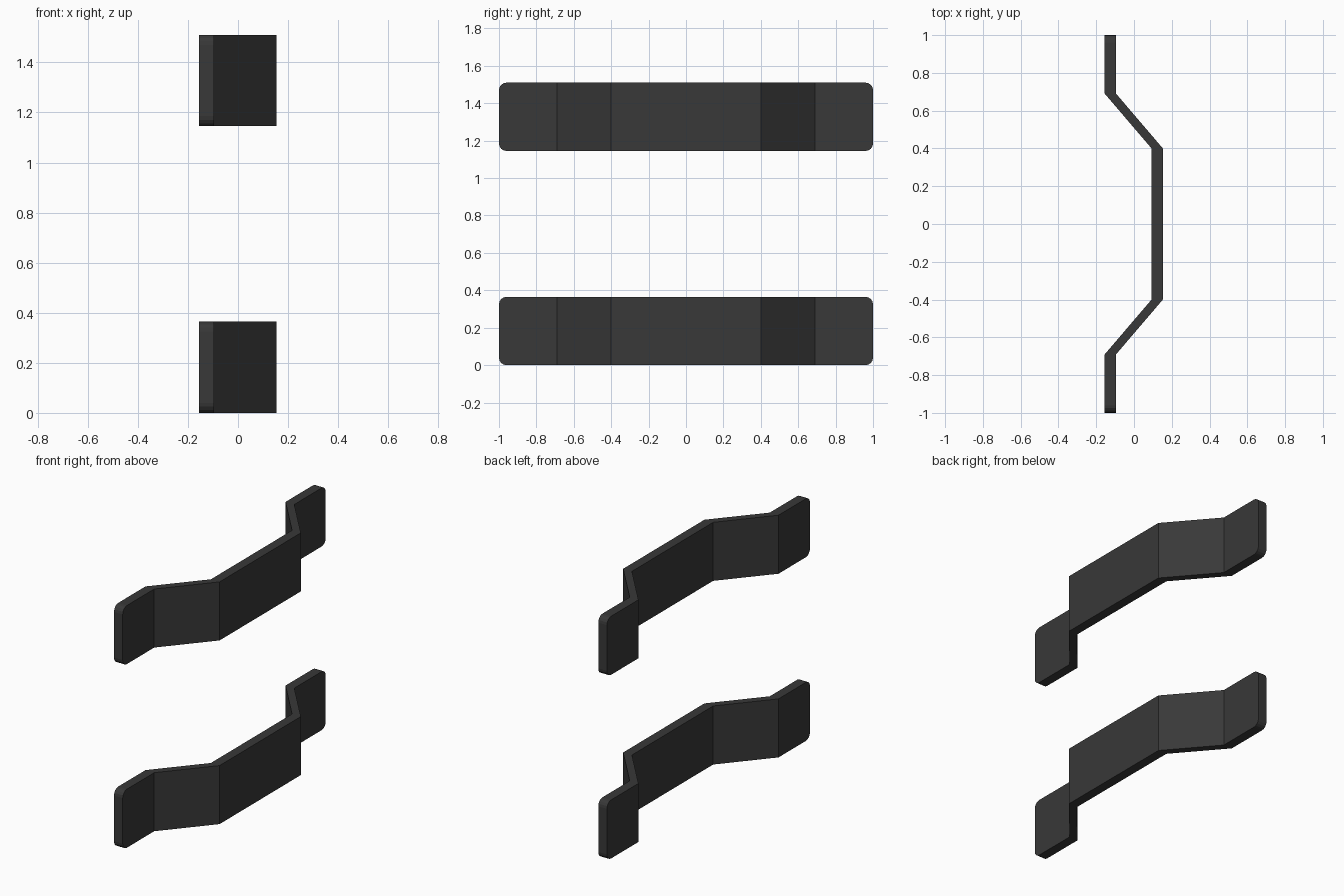
import bpy, bmesh

if "Cube" in bpy.data.objects:
    bpy.data.objects.remove(bpy.data.objects["Cube"])

H, T = 0.365, 0.06          # strap height and thickness
mat = bpy.data.materials.new("dark_grey")
mat.diffuse_color = (0.04, 0.04, 0.04, 1)
mat.use_nodes = True
mat.node_tree.nodes["Principled BSDF"].inputs["Base Color"].default_value = mat.diffuse_color

# Bent centre line seen from above (x of the back face, y)
path = [(-0.155, -1), (-0.155, -0.69), (0.093, -0.4),
        (0.093, 0.4), (-0.155, 0.69), (-0.155, 1)]


def strap(name, z):
    bm = bmesh.new()
    # Each station is a rectangle across the strap
    rings = [[bm.verts.new((x + dx, y, z + dz))
              for dx, dz in ((0, 0), (T, 0), (T, H), (0, H))] for x, y in path]
    for a, b in zip(rings, rings[1:]):
        for i in range(4):
            j = (i + 1) % 4
            bm.faces.new((a[i], a[j], b[j], b[i]))
    bm.faces.new(rings[0])
    bm.faces.new(rings[-1])
    bmesh.ops.recalc_face_normals(bm, faces=bm.faces)
    # Round the four corners of the end tabs
    ends = [e for e in bm.edges
            if all(abs(v.co.y) > 0.99 for v in e.verts)
            and abs(e.verts[0].co.x - e.verts[1].co.x) > 0.01]
    bmesh.ops.bevel(bm, geom=ends, offset=0.04, segments=4, profile=0.5,
                    affect='EDGES')
    me = bpy.data.meshes.new(name)
    bm.to_mesh(me)
    bm.free()
    me.materials.append(mat)
    ob = bpy.data.objects.new(name, me)
    bpy.context.collection.objects.link(ob)


strap("lower_bracket", 0)
strap("upper_bracket", 1.145)
